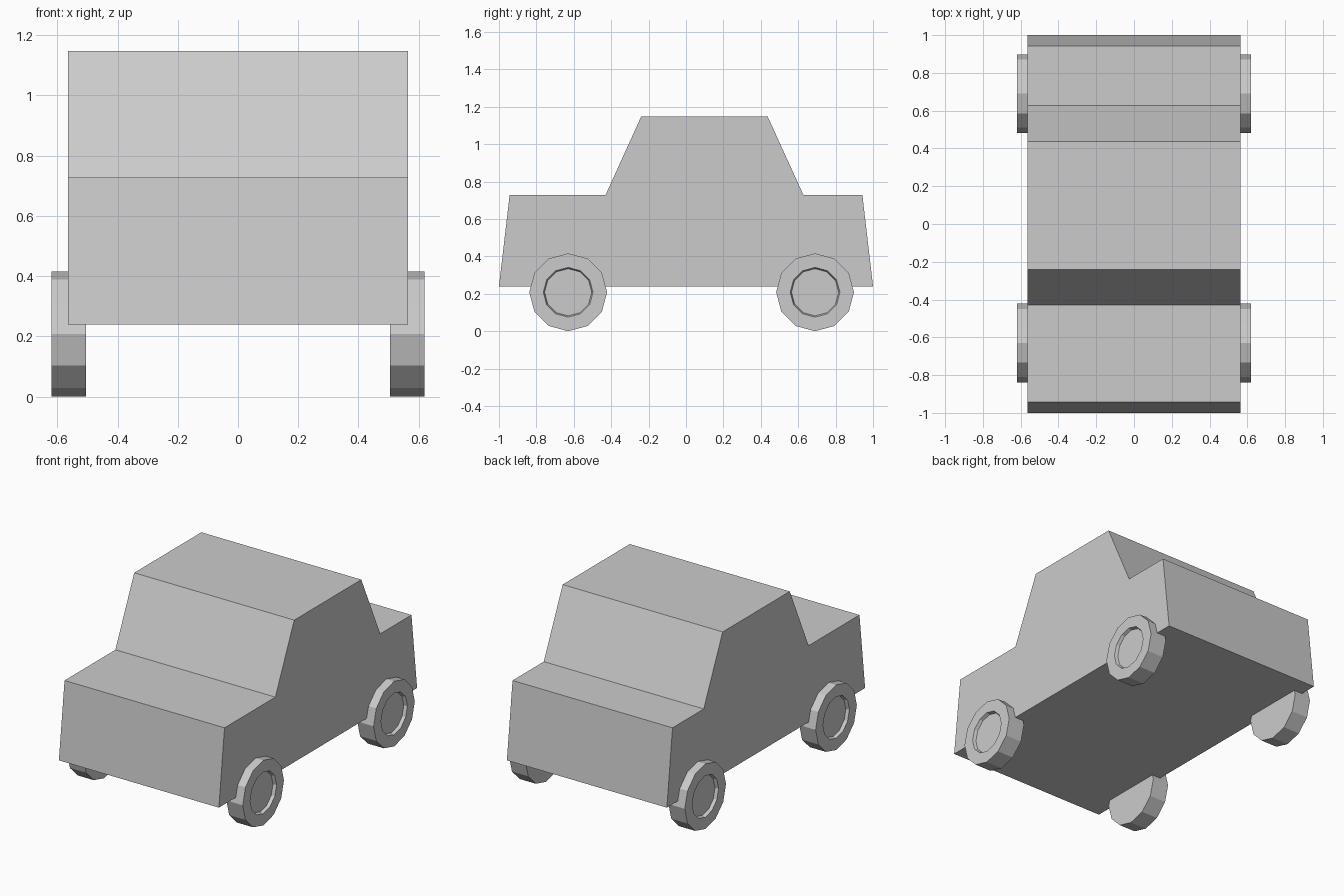
import bpy, bmesh
from math import sin, cos, pi

if "Cube" in bpy.data.objects:
    bpy.data.objects.remove(bpy.data.objects["Cube"])


def make_object(name, bm):
    bmesh.ops.recalc_face_normals(bm, faces=bm.faces)
    mesh = bpy.data.meshes.new(name)
    bm.to_mesh(mesh)
    bm.free()
    obj = bpy.data.objects.new(name, mesh)
    bpy.context.collection.objects.link(obj)
    return obj


# Body: side profile (y, z) extruded across the width
HALF_WIDTH = 0.565
profile = [(-1, 0.24), (-0.943, 0.728), (-0.43, 0.728), (-0.24, 1.147),
           (0.437, 1.147), (0.628, 0.728), (0.943, 0.728), (1, 0.24)]
bm = bmesh.new()
side = bm.faces.new([bm.verts.new((-HALF_WIDTH, y, z)) for y, z in profile])
ext = bmesh.ops.extrude_face_region(bm, geom=[side])
bmesh.ops.translate(bm, vec=(2 * HALF_WIDTH, 0, 0),
                    verts=[v for v in ext["geom"] if isinstance(v, bmesh.types.BMVert)])
make_object("body", bm)


# Wheel: 12-sided tyre with a recessed hub on the outer face
def make_wheel(name, sign, y):
    sides = 12
    rings = [(0.505, 0.208), (0.62, 0.208), (0.62, 0.133), (0.60, 0.126)]
    bm = bmesh.new()
    loops = [[bm.verts.new((sign * x, y + r * cos(2 * pi * i / sides),
                            0.21 + r * sin(2 * pi * i / sides)))
              for i in range(sides)] for x, r in rings]
    for a, b in zip(loops, loops[1:]):
        for i in range(sides):
            j = (i + 1) % sides
            bm.faces.new((a[i], a[j], b[j], b[i]))
    bm.faces.new(loops[0])
    bm.faces.new(loops[-1])
    obj = make_object(name, bm)
    obj.location.z = -0.002


for end, y in (("front", -0.63), ("rear", 0.69)):
    for label, sign in (("right", 1), ("left", -1)):
        make_wheel(f"{end}_{label}_wheel", sign, y)
